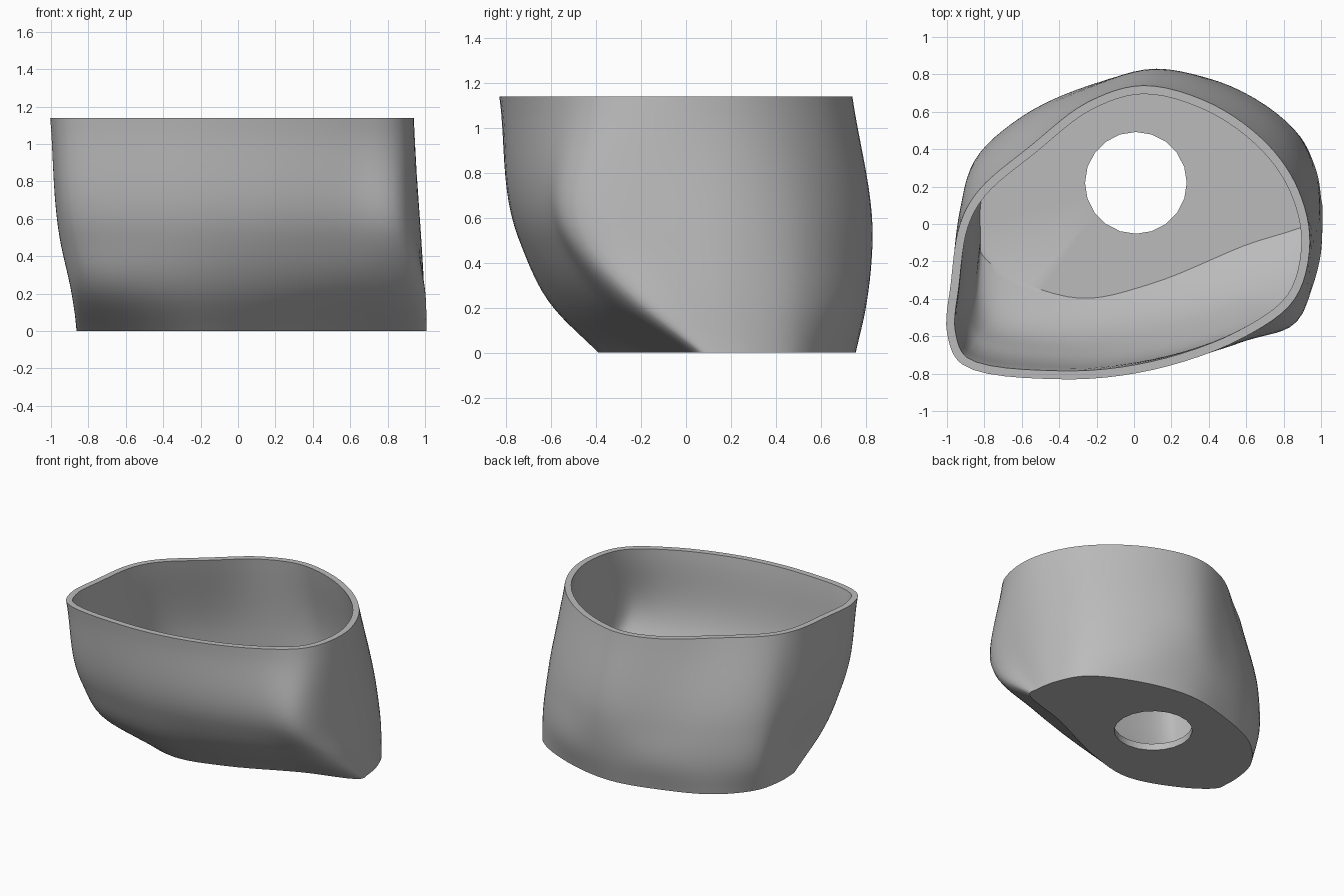
import bpy
import bmesh
import math
from mathutils import Vector

if "Cube" in bpy.data.objects:
    bpy.data.objects.remove(bpy.data.objects["Cube"], do_unlink=True)

WALL = 0.045
FLOOR = 0.05
HEIGHT = 1.14
STEPS = 6

# Outline at four heights; each starts on the front-right ridge and runs counter-clockwise
base = [(1, .06), (1, .14), (.97, .3), (.86, .5), (.52, .68), (.12, .755), (-.25, .68), (-.6, .53),
        (-.81, .3), (-.86, .1), (-.86, -.03), (-.85, -.1), (-.68, -.24), (-.27, -.39), (.1, -.31), (.6, -.09)]
low = [(.98, -.2), (.995, 0), (.98, .22), (.86, .5), (.52, .73), (.12, .8), (-.25, .73), (-.6, .57),
       (-.84, .34), (-.88, .12), (-.88, -.18), (-.88, -.38), (-.76, -.51), (-.35, -.59), (.1, -.52), (.6, -.36)]
middle = [(.89, -.48), (.97, -.15), (.96, .2), (.82, .5), (.5, .73), (.12, .83), (-.25, .73), (-.6, .56),
          (-.86, .32), (-.92, .1), (-.945, -.25), (-.945, -.5), (-.86, -.65), (-.4, -.74), (.1, -.7), (.6, -.57)]
rim = [(.86, -.4), (.94, -.1), (.88, .18), (.72, .42), (.42, .64), (.05, .74), (-.25, .65), (-.55, .42),
       (-.83, .18), (-.93, 0), (-.98, -.32), (-1, -.58), (-.92, -.75), (-.4, -.83), (.1, -.78), (.58, -.61)]
levels = [0, .2, .5, HEIGHT]
sections = [[Vector(p) for p in outline] for outline in (base, low, middle, rim)]


def hermite(points, knots, k, value):
    """Smooth curve through four points, evaluated between points[k] and points[k + 1]."""
    def slope(i):
        a, b = max(i - 1, 0), min(i + 1, len(points) - 1)
        if a == i or b == i:
            return (points[b] - points[a]) / (knots[b] - knots[a])
        before, after = knots[i] - knots[a], knots[b] - knots[i]
        rise_in = (points[i] - points[a]) / before
        rise_out = (points[b] - points[i]) / after
        return (rise_in * after + rise_out * before) / (before + after)
    span = knots[k + 1] - knots[k]
    t = (value - knots[k]) / span
    s = 1 - t
    return (points[k] * (s * s * (1 + 2 * t)) + points[k + 1] * (t * t * (1 + 2 * s))
            + slope(k) * (span * t * s * s) - slope(k + 1) * (span * t * t * s))


def outline_at(z):
    """Closed smooth outline of the wall at a height."""
    k = max(i for i in range(len(levels) - 1) if levels[i] <= z)
    corners = [hermite(column, levels, k, z) for column in zip(*sections)]
    count = len(corners)
    loop = []
    for i in range(count):
        four = [corners[(i + j) % count] for j in (-1, 0, 1, 2)]
        knots = [0]
        for a, b in zip(four, four[1:]):
            knots.append(knots[-1] + math.sqrt((b - a).length))
        for step in range(STEPS):
            loop.append(hermite(four, knots, 1, knots[1] + (knots[2] - knots[1]) * step / STEPS))
    return loop


def inset(loop, distance):
    """Move every point of an outline inward by the wall thickness."""
    result = []
    for i, point in enumerate(loop):
        along = (loop[(i + 1) % len(loop)] - loop[i - 1]).normalized()
        result.append(point + Vector((-along.y, along.x)) * distance)
    return result


bm = bmesh.new()


def ring(loop, z):
    return [bm.verts.new((p.x, p.y, z)) for p in loop]


def bridge(first, second):
    for i in range(len(first)):
        bm.faces.new((first[i - 1], first[i], second[i], second[i - 1]))


def fill(outer, hole):
    """Flat plate between an outline and the drain hole."""
    edges = []
    for loop in (outer, hole):
        for i in range(len(loop)):
            edge = bm.edges.get((loop[i - 1], loop[i]))
            edges.append(edge or bm.edges.new((loop[i - 1], loop[i])))
    bmesh.ops.triangle_fill(bm, use_beauty=True, use_dissolve=False, edges=edges)


# Outer wall, rim and inner wall
outer_heights = [HEIGHT * (i / 24) ** 1.3 for i in range(25)]
inner_heights = [FLOOR + (HEIGHT - FLOOR) * (i / 24) ** 1.3 for i in range(25)]
outer = [ring(outline_at(z), z) for z in outer_heights]
inner = [ring(inset(outline_at(z), WALL), z) for z in inner_heights]
for wall in (outer, inner):
    for lower, upper in zip(wall, wall[1:]):
        bridge(lower, upper)
bridge(outer[-1], inner[-1])

# Floor with a round drain hole
circle = [Vector((.01 + .272 * math.cos(a), .22 + .272 * math.sin(a)))
          for a in (math.tau * i / 20 for i in range(20))]
hole_bottom = ring(circle, 0)
hole_top = ring(circle, FLOOR)
bridge(hole_bottom, hole_top)
fill(outer[0], hole_bottom)
fill(inner[0], hole_top)
bmesh.ops.recalc_face_normals(bm, faces=bm.faces[:])

mesh = bpy.data.meshes.new("pot_shell")
bm.to_mesh(mesh)
bm.free()
pot = bpy.data.objects.new("pot_shell", mesh)
bpy.context.collection.objects.link(pot)

# Plain grey finish
grey = bpy.data.materials.new("plain_grey")
grey.use_nodes = True
colour = (.5, .5, .5, 1)
grey.diffuse_color = colour
grey.node_tree.nodes["Principled BSDF"].inputs["Base Color"].default_value = colour
mesh.materials.append(grey)

bpy.context.view_layer.objects.active = pot
pot.select_set(True)
bpy.ops.object.shade_smooth_by_angle(angle=math.radians(35))
